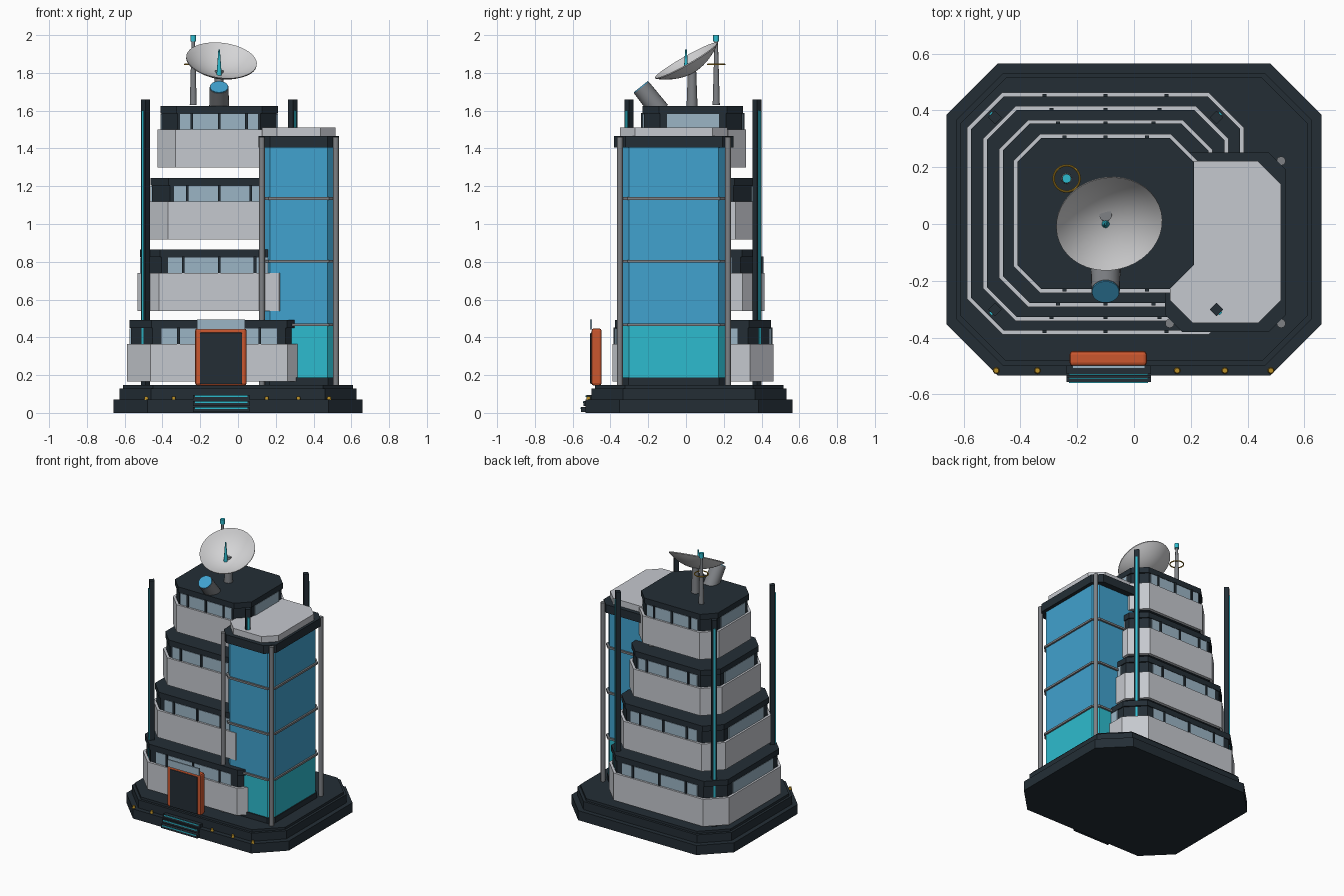
import bpy, bmesh, math
from mathutils import Vector

if "Cube" in bpy.data.objects:
    bpy.data.objects.remove(bpy.data.objects["Cube"])


def mat(name, rgb):
    m = bpy.data.materials.new(name)
    m.diffuse_color = (*rgb, 1)
    m.use_nodes = True
    m.node_tree.nodes["Principled BSDF"].inputs["Base Color"].default_value = m.diffuse_color
    return m


DARK = mat("dark slate", (0.017, 0.027, 0.036))
PALE = mat("pale grey", (0.56, 0.58, 0.62))
DISH = mat("dish white", (0.66, 0.66, 0.67))
BLUE = mat("blue glass", (0.052, 0.36, 0.62))
TEAL = mat("teal", (0.027, 0.50, 0.62))
PANE = mat("window glass", (0.33, 0.46, 0.56))
RUST = mat("orange", (0.60, 0.095, 0.028))
STEEL = mat("steel grey", (0.21, 0.22, 0.235))
GOLD = mat("gold", (0.50, 0.28, 0.02))


def finish(name, bm, material):
    bmesh.ops.recalc_face_normals(bm, faces=bm.faces)
    me = bpy.data.meshes.new(name)
    bm.to_mesh(me)
    bm.free()
    me.materials.append(material)
    ob = bpy.data.objects.new(name, me)
    bpy.context.collection.objects.link(ob)
    return ob


def smooth(ob, angle=40):
    bpy.ops.object.select_all(action='DESELECT')
    ob.select_set(True)
    bpy.context.view_layer.objects.active = ob
    bpy.ops.object.shade_smooth_by_angle(angle=math.radians(angle))


def octagon(cx, cy, hx, hy, c):
    pts = [(hx, hy - c), (hx - c, hy), (c - hx, hy), (-hx, hy - c),
           (-hx, c - hy), (c - hx, -hy), (hx - c, -hy), (hx, c - hy)]
    return [(cx + x, cy + y) for x, y in pts]


def prism(name, pts, z0, z1, material, inner=None):
    """Straight prism; with an inner outline it becomes a hollow wall."""
    bm = bmesh.new()
    loops = [[bm.verts.new((x, y, z)) for x, y in p]
             for p in ([pts, inner] if inner else [pts]) for z in (z0, z1)]
    n = len(pts)

    def bridge(a, b):
        for i in range(n):
            j = (i + 1) % n
            bm.faces.new((a[i], a[j], b[j], b[i]))
    bridge(loops[0], loops[1])
    if inner:
        bridge(loops[2], loops[3])
        bridge(loops[0], loops[2])
        bridge(loops[1], loops[3])
    else:
        bm.faces.new(loops[0])
        bm.faces.new(loops[1])
    return finish(name, bm, material)


def box(name, x0, x1, y0, y1, z0, z1, material, bevel=0):
    ob = prism(name, [(x0, y0), (x1, y0), (x1, y1), (x0, y1)], z0, z1, material)
    if bevel:
        m = ob.modifiers.new("bevel", 'BEVEL')
        m.width, m.segments = bevel, 2
    return ob


def rod(name, a, b, r0, r1, material, sides=20):
    a, b = Vector(a), Vector(b)
    bm = bmesh.new()
    bmesh.ops.create_cone(bm, cap_ends=True, segments=sides, radius1=r0,
                          radius2=r1, depth=(b - a).length)
    ob = finish(name, bm, material)
    ob.location = (a + b) / 2
    ob.rotation_euler = (b - a).to_track_quat('Z', 'Y').to_euler()
    smooth(ob)
    return ob


# Stepped base
for i, (inset, z0, z1) in enumerate([(0, 0, 0.07), (0.033, 0.07, 0.13), (0.05, 0.13, 0.147)]):
    prism(f"base_step_{i}", octagon(0, 0.016, 0.66 - inset, 0.549 - inset, 0.18 - inset * 0.4),
          z0, z1, DARK)

# Four terraced floors, each a dark block with pale parapet and window strips
CX, CY = -0.1, 0.037
TIERS = [(0.165, 0.488, 0.426, 0.125, 0.215), (0.540, 0.432, 0.378, 0.115, 0.190),
         (0.918, 0.376, 0.330, 0.105, 0.168), (1.300, 0.325, 0.280, 0.095, 0.145)]
for i, (z, hx, hy, c, gap) in enumerate(TIERS):
    bx, by = hx - 0.018, hy - 0.018
    prism(f"floor_{i}_parapet", octagon(CX, CY, hx, hy, c), z, z + 0.2, PALE,
          octagon(CX, CY, bx, by, c - 0.01))
    prism(f"floor_{i}_block", octagon(CX, CY, bx - 0.003, by - 0.003, c - 0.01), z + 0.003, z + 0.285, DARK)
    prism(f"floor_{i}_roof", octagon(CX, CY, bx + 0.004, by + 0.004, c - 0.01), z + 0.285, z + 0.326, DARK)
    w, d = gap * 1.42, (by - c) * 0.83
    for s, side in ((-1, "front"), (1, "back")):
        y = CY + s * by
        box(f"floor_{i}_{side}_window", CX - w, CX + w, y - 0.004, y + 0.004, z + 0.195, z + 0.283, PANE)
        for k in (-1, 0, 1):
            x = CX + k * gap
            box(f"floor_{i}_{side}_mullion", x - 0.007, x + 0.007, y - 0.012, y + 0.012,
                z + 0.2, z + 0.288, DARK)
    for s, side in ((-1, "left"), (1, "right")):
        x = CX + s * bx
        box(f"floor_{i}_{side}_window", x - 0.004, x + 0.004, CY - d, CY + d, z + 0.195, z + 0.283, PANE)

# Corner pylons, turned 45 degrees, with a light strip on the outer face
for sx in (-1, 1):
    for sy in (-1, 1):
        px, py, r = CX + sx * 0.39, CY + sy * 0.338, 0.024
        prism("corner_pylon", [(px + r, py), (px, py + r), (px - r, py), (px, py - r)], 0.145, 1.66, DARK)
        strip = []
        for t, o in ((0.3, 0), (0.7, 0), (0.7, 0.004), (0.3, 0.004)):
            strip.append((px + sx * (r * t + o), py + sy * (r * (1 - t) + o)))
        prism("pylon_light", strip, 0.2, 1.6, TEAL)

# Glass tower
TX, TY = 0.322, -0.064


def tower(name, hx, hy, c, z0, z1, material):
    return prism(name, octagon(TX, TY, hx, hy, c), z0, z1, material)


tower("tower_foot", 0.195, 0.28, 0.04, 0.145, 0.187, DARK)
tower("tower_lower_glass", 0.188, 0.272, 0.035, 0.187, 0.465, TEAL)
tower("tower_upper_glass", 0.188, 0.272, 0.035, 0.465, 1.41, BLUE)
for z in (0.467, 0.802, 1.135):
    tower("tower_band", 0.200, 0.285, 0.04, z - 0.007, z + 0.007, STEEL)
tower("tower_crown", 0.213, 0.316, 0.06, 1.405, 1.465, DARK)
tower("tower_roof", 0.195, 0.285, 0.08, 1.465, 1.51, PALE)
for sx in (-1, 1):
    for sy in (-1, 1):
        x, y = TX + sx * 0.196, TY + sy * 0.286
        rod("tower_column", (x, y, 0.147), (x, y, 1.46), 0.016, 0.016, STEEL, 12)

# Entrance: orange frame, dark door, glass canopy plate, lit steps
box("door_frame", -0.227, 0.045, -0.500, -0.447, 0.145, 0.447, RUST, 0.012)
box("door_panel", -0.202, 0.022, -0.507, -0.49, 0.152, 0.425, DARK, 0.006)
box("canopy_plate", -0.216, 0.038, -0.508, -0.498, 0.442, 0.494, PANE)
for i in range(3):
    y, z = -0.556 + i * 0.014, 0.031 + i * 0.032
    box("entry_step", -0.238, 0.06, y, -0.49, z - 0.026, z, DARK)
    box("step_light", -0.228, 0.05, y - 0.003, y + 0.003, z - 0.010, z - 0.002, TEAL)

# Gold marker lamps along the front ledge
for x in (-0.485, -0.34, -0.012, 0.152, 0.32, 0.482):
    rod("marker_lamp", (x, -0.516, 0.068), (x, -0.516, 0.088), 0.012, 0.009, GOLD, 10)

# Roof dish: a thin curved bowl spun round its axis
R, DEPTH, T = 0.188, 0.07, 0.006
inside = [(R * k / 8, DEPTH * (k / 8) ** 2) for k in range(9)]
profile = inside + [(r, h - T) for r, h in reversed(inside)]
bm = bmesh.new()
vs = [bm.verts.new((r, 0, h - DEPTH)) for r, h in profile]
es = [bm.edges.new(p) for p in zip(vs, vs[1:])]
bmesh.ops.spin(bm, geom=vs + es, cent=(0, 0, 0), axis=(0, 0, 1), angle=math.tau, steps=40)
bmesh.ops.remove_doubles(bm, verts=bm.verts, dist=0.0005)
dish = finish("dish_bowl", bm, DISH)
dish.location = (-0.087, 0.0, 1.867)
dish.rotation_euler = Vector((0.11, -0.49, 0.865)).to_track_quat('Z', 'Y').to_euler()
smooth(dish)
rod("dish_post", (-0.1, 0.032, 1.625), (-0.1, 0.032, 1.812), 0.029, 0.022, STEEL)
rod("dish_feed", (-0.1, 0.0, 1.785), (-0.1, 0.0, 1.925), 0.014, 0.004, TEAL, 12)

# Roof telescope
axis = Vector((0, -0.62, 0.78))
tip = Vector((-0.1, -0.236, 1.722))
rod("telescope_tube", tip - axis * 0.16, tip, 0.053, 0.05, STEEL, 24)
rod("telescope_lens", tip, tip + axis * 0.006, 0.048, 0.048, BLUE, 24)

# Antenna mast with gold ring and teal cap
AX, AY = -0.237, 0.16
rod("antenna_mast", (AX, AY, 1.63), (AX, AY, 1.97), 0.019, 0.009, STEEL, 14)
rod("antenna_cap", (AX, AY, 1.965), (AX, AY, 2.0), 0.016, 0.016, TEAL, 14)
bpy.ops.mesh.primitive_torus_add(location=(AX, AY, 1.845), major_radius=0.046, minor_radius=0.004,
                                 major_segments=28, minor_segments=8)
ring = bpy.context.object
ring.name = "antenna_ring"
ring.data.materials.append(GOLD)
smooth(ring)
